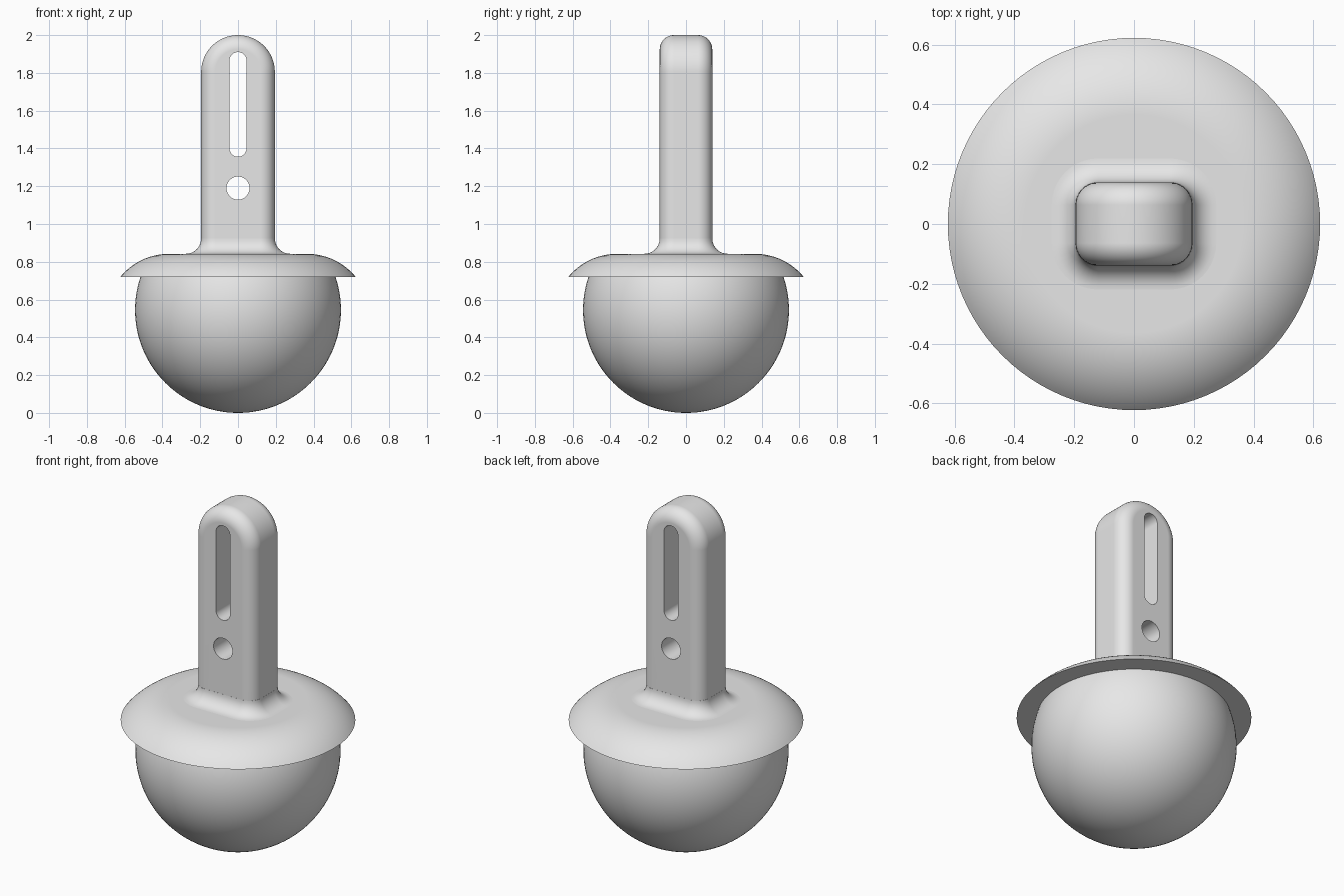
import bpy, bmesh
from math import sin, cos, pi, sqrt, asin

if "Cube" in bpy.data.objects:
    bpy.data.objects.remove(bpy.data.objects["Cube"])

grey = bpy.data.materials.new("light grey")
grey.diffuse_color = (0.8, 0.8, 0.8, 1)
grey.use_nodes = True
grey.node_tree.nodes["Principled BSDF"].inputs["Base Color"].default_value = grey.diffuse_color


def loft(name, rings, cap=True, closed=True):
    """Skin a list of equal-length point rings."""
    bm = bmesh.new()
    vr = [[bm.verts.new(p) for p in r] for r in rings]
    n = len(rings[0])
    for a, b in zip(vr, vr[1:]):
        for i in range(n):
            j = (i + 1) % n
            bm.faces.new((a[i], a[j], b[j], b[i]))
    if cap:
        bm.faces.new(vr[0])
        bm.faces.new(vr[-1])
    bmesh.ops.recalc_face_normals(bm, faces=bm.faces)
    me = bpy.data.meshes.new(name)
    bm.to_mesh(me)
    bm.free()
    me.materials.append(grey)
    ob = bpy.data.objects.new(name, me)
    bpy.context.collection.objects.link(ob)
    return ob


def activate(ob):
    bpy.ops.object.select_all(action='DESELECT')
    ob.select_set(True)
    bpy.context.view_layer.objects.active = ob


def smooth(ob):
    activate(ob)
    bpy.ops.object.shade_smooth_by_angle(angle=0.6)
    wn = ob.modifiers.new("even_normals", 'WEIGHTED_NORMAL')
    wn.keep_sharp = True


def lathe(name, profile, n=96):
    rings = [[(r * cos(2 * pi * i / n), r * sin(2 * pi * i / n), z)
              for i in range(n)] for r, z in profile]
    ob = loft(name, rings)
    smooth(ob)
    return ob


# Ball, cut off just inside the flange
R = 0.545
top_angle = pi / 2 + asin(0.19 / R)
steps = [0.01 + (top_angle - 0.01) * i / 40 for i in range(41)]
lathe("ball", [(R * sin(a), R - R * cos(a)) for a in steps])

# Domed flange with a flat underside
rim, flat_r, z_low, z_top = 0.623, 0.365, 0.72, 0.842
run, rise = rim - flat_r, z_top - z_low
dome = (run ** 2 + rise ** 2) / (2 * rise)
end = asin(run / dome)
arc = [(flat_r + dome * sin(end * (1 - i / 16)),
        z_top - dome + dome * cos(end * (1 - i / 16))) for i in range(17)]
lathe("flange", arc)

# Handle: round-topped slab with rounded front and back edges
W, D, EDGE, Z_ARC = 0.195, 0.139, 0.075, 1.805


def slab_ring(y, inset):
    w = W - inset
    pts = [(w * cos(pi * i / 40), y, Z_ARC + w * sin(pi * i / 40)) for i in range(41)]
    return [(w, y, 0.8)] + pts + [(-w, y, 0.8)]


curve = [(D - EDGE + EDGE * sin(pi / 2 * i / 10), EDGE * (1 - cos(pi / 2 * i / 10)))
         for i in range(11)]
rings = [slab_ring(-y, d) for y, d in reversed(curve)] + [slab_ring(y, d) for y, d in curve]
handle = loft("handle", rings)


# Long slot and round hole through the handle
def cutter(name, r, z_lo, z_hi, n=24):
    half = [(pi * i / n, z_hi) for i in range(n + 1)]
    low = [(pi + pi * i / n, z_lo) for i in range(n + 1)]
    pts = half + low if z_hi > z_lo else half + low[1:-1]
    ob = loft(name, [[(r * cos(a), y, z + r * sin(a)) for a, z in pts] for y in (-0.3, 0.3)])
    ob.hide_render = True
    return ob


for name, r, lo, hi in (("slot_cutter", 0.045, 1.401, 1.865),
                        ("hole_cutter", 0.061, 1.19, 1.19)):
    tool = cutter(name, r, lo, hi)
    mod = handle.modifiers.new(name, 'BOOLEAN')
    mod.operation = 'DIFFERENCE'
    mod.solver = 'EXACT'
    mod.object = tool
    activate(handle)
    bpy.ops.object.modifier_apply(modifier=mod.name)
    bpy.data.objects.remove(tool)
smooth(handle)

# Concave fillet where the handle meets the flange
FIL = 0.08


def rounded_rect(z, grow, n=10):
    pts = []
    for k, (sx, sy) in enumerate(((1, 1), (-1, 1), (-1, -1), (1, -1))):
        for i in range(n + 1):
            a = pi / 2 * (k + i / n)
            pts.append((sx * (W - EDGE) + (EDGE + grow) * cos(a),
                        sy * (D - EDGE) + (EDGE + grow) * sin(a), z))
    return pts


fillet = loft("handle_fillet",
              [rounded_rect(z_top + FIL * (1 - sin(pi / 2 * i / 10)) + 0.0005,
                            FIL * (1 - cos(pi / 2 * i / 10)) + 0.0005) for i in range(11)])
smooth(fillet)
